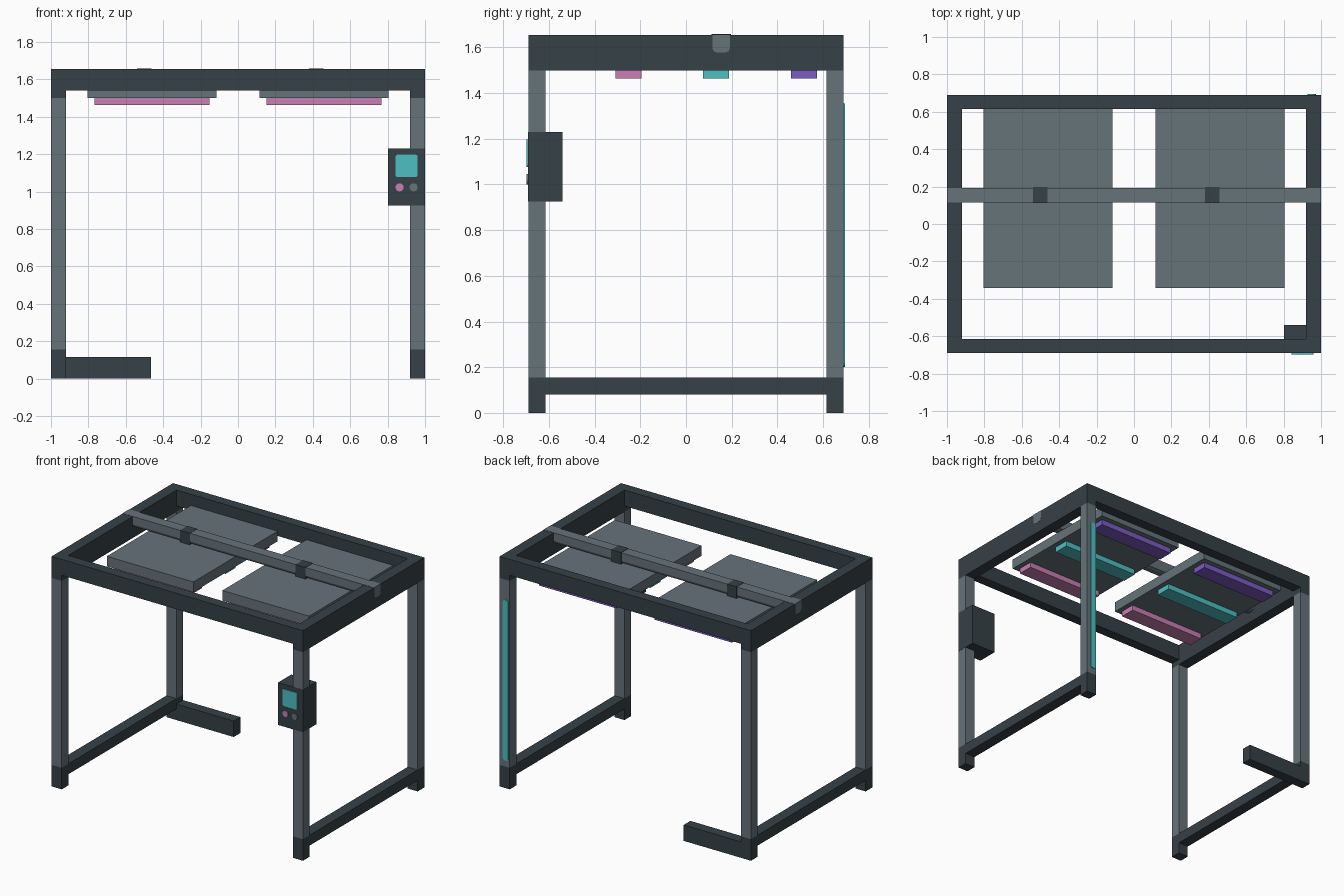
import bpy, bmesh, math
from mathutils import Matrix

if "Cube" in bpy.data.objects:
    bpy.data.objects.remove(bpy.data.objects["Cube"])


def material(name, hex_code):
    """Flat material from an sRGB hex code."""
    srgb = [int(hex_code[i:i + 2], 16) / 255 for i in (0, 2, 4)]
    col = [c / 12.92 if c < 0.04045 else ((c + 0.055) / 1.055) ** 2.4 for c in srgb] + [1]
    m = bpy.data.materials.new(name)
    m.use_nodes = True
    m.diffuse_color = col
    m.node_tree.nodes["Principled BSDF"].inputs["Base Color"].default_value = col
    return m


DARK = material("dark_slate", "364147")
GREY = material("mid_grey", "66737A")
TEAL = material("teal", "4DBFC1")
PINK = material("pink", "C87FB3")
PURPLE = material("purple", "7A5CC2")


def finish(name, bm, mat):
    bmesh.ops.recalc_face_normals(bm, faces=bm.faces)
    me = bpy.data.meshes.new(name)
    bm.to_mesh(me)
    bm.free()
    me.materials.append(mat)
    ob = bpy.data.objects.new(name, me)
    bpy.context.collection.objects.link(ob)
    return ob


def box(name, mat, x, y, z, round_axis=None, radius=0.0, segments=3, keep=None):
    """Box from (min, max) ranges; edges along round_axis can be rounded."""
    bm = bmesh.new()
    bmesh.ops.create_cube(bm, size=1)
    lo, hi = zip(sorted(x), sorted(y), sorted(z))
    for v in bm.verts:
        v.co = [lo[i] if v.co[i] < 0 else hi[i] for i in range(3)]
    if round_axis is not None:
        edges = []
        for e in bm.edges:
            d = e.verts[1].co - e.verts[0].co
            mid = (e.verts[0].co + e.verts[1].co) / 2
            if abs(d[round_axis]) > 1e-6 and (keep is None or keep(mid)):
                edges.append(e)
        bmesh.ops.bevel(bm, geom=edges, offset=radius, segments=segments,
                        profile=0.5, affect='EDGES')
    return finish(name, bm, mat)


def button(name, mat, x, z):
    bm = bmesh.new()
    rot = Matrix.Translation((x, -0.694, z)) @ Matrix.Rotation(math.pi / 2, 4, 'X')
    bmesh.ops.create_cone(bm, cap_ends=True, segments=16, radius1=0.022,
                          radius2=0.022, depth=0.008, matrix=rot)
    return finish(name, bm, mat)


X, Y, TOP = 1.0, 0.69, 1.655      # outer half sizes and height
XI, YI = 0.92, 0.615              # inner faces of the frame

# Top frame: deep side rails, shallower front and back rails
for side, s in (("left", 1), ("right", -1)):
    box(side + "_top_rail", DARK, (s * XI, s * X), (-Y, Y), (1.50, TOP))
    # Legs, feet and lower side rail
    for end, t in (("back", 1), ("front", -1)):
        box(f"{end}_{side}_leg", GREY, (s * XI, s * X), (t * YI, t * Y), (0.155, 1.50))
        box(f"{end}_{side}_foot", DARK, (s * XI, s * X), (t * YI, t * Y), (0, 0.155))
    box(side + "_lower_rail", DARK, (s * XI, s * X), (-YI, YI), (0.08, 0.155))
for end, t in (("back", 1), ("front", -1)):
    box(end + "_top_rail", DARK, (-XI, XI), (t * YI, t * Y), (1.54, TOP))

# Short bar along the floor at the back
box("floor_stub", DARK, (-XI, -0.465), (YI, Y), (0, 0.115))

# Cross bar with rounded lower edges, set into the side rails
box("cross_bar", GREY, (-1.001, 1.001), (0.115, 0.193), (1.577, 1.657),
    round_axis=0, radius=0.022, segments=2, keep=lambda p: p.z < 1.6)

# Hanging panels with light bars below and a clip above
for side, cx in (("left", 0.46), ("right", -0.46)):
    box(side + "_panel", GREY, (cx - 0.345, cx + 0.345), (-0.342, 0.614), (1.502, 1.575))
    box(side + "_clip", DARK, (cx - 0.08, cx - 0.002), (0.112, 0.196), (1.56, 1.659))
    for label, mat, cy in (("front", PINK, -0.252), ("middle", TEAL, 0.132),
                           ("rear", PURPLE, 0.517)):
        box(f"{side}_{label}_light", mat, (cx - 0.308, cx + 0.308),
            (cy - 0.057, cy + 0.057), (1.463, 1.503))

# Control box around the front left leg
box("control_box", DARK, (0.803, 1.001), (-0.691, -0.54), (0.925, 1.23))
box("control_screen", TEAL, (0.842, 0.96), (-0.698, -0.69), (1.077, 1.198),
    round_axis=1, radius=0.012)
button("pink_button", PINK, 0.864, 1.023)
button("grey_button", GREY, 0.939, 1.023)

# Glowing strip on the back left leg
box("leg_light_strip", TEAL, (0.928, 0.972), (0.688, 0.696), (0.20, 1.355),
    round_axis=1, radius=0.018)
